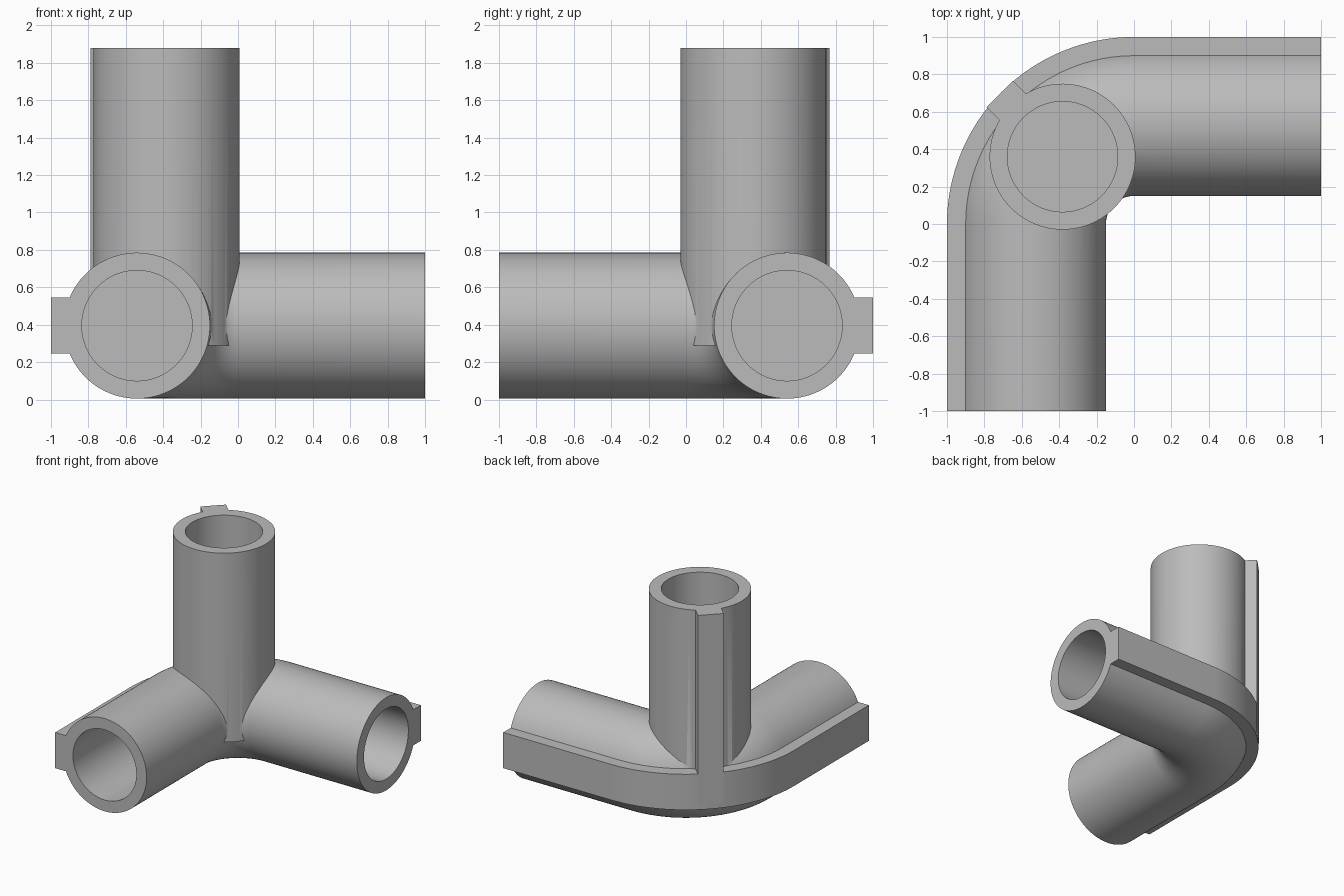
import bpy, bmesh, math
from mathutils import Vector

if "Cube" in bpy.data.objects:
    bpy.data.objects.remove(bpy.data.objects["Cube"], do_unlink=True)

TUBE_R, BORE_R = 0.39, 0.295
BEND_R, AXIS_Z, TOP_Z = 0.54, 0.395, 1.88
POST_X, POST_Y = -0.382, 0.36
UP = Vector((0, 0, 1))

grey = bpy.data.materials.new("plain grey")
grey.use_nodes = True
colour = (0.5, 0.5, 0.5, 1)
grey.diffuse_color = colour
grey.node_tree.nodes["Principled BSDF"].inputs["Base Color"].default_value = colour


def circle(radius, n=96):
    return [(radius * math.cos(2 * math.pi * i / n), radius * math.sin(2 * math.pi * i / n))
            for i in range(n)]


def ribbed_circle(radius, half, reach, n=96):
    """Circle outline with a rectangular rib on its outward side."""
    a = math.asin(half / radius)
    step = (2 * math.pi - 2 * a) / n
    pts = [(radius * math.cos(a + step * i), radius * math.sin(a + step * i)) for i in range(n + 1)]
    return pts + [(reach, -half), (reach, half)]


def sweep(name, profile, frames):
    """Skin a closed profile along frames of (origin, outward, side)."""
    bm = bmesh.new()
    rings = [[bm.verts.new(o + out * u + side * v) for u, v in profile]
             for o, out, side in frames]
    n = len(profile)
    for a, b in zip(rings, rings[1:]):
        for i in range(n):
            j = (i + 1) % n
            bm.faces.new((a[i], a[j], b[j], b[i]))
    bm.faces.new(rings[0])
    bm.faces.new(rings[-1])
    bmesh.ops.recalc_face_normals(bm, faces=bm.faces)
    mesh = bpy.data.meshes.new(name)
    bm.to_mesh(mesh)
    bm.free()
    mesh.materials.append(grey)
    ob = bpy.data.objects.new(name, mesh)
    bpy.context.collection.objects.link(ob)
    return ob


def combine(target, tool, operation):
    mod = target.modifiers.new(operation.lower(), 'BOOLEAN')
    mod.operation, mod.object, mod.solver = operation, tool, 'EXACT'
    bpy.context.view_layer.objects.active = target
    bpy.ops.object.modifier_apply(modifier=mod.name)
    bpy.data.objects.remove(tool, do_unlink=True)


# Bent horizontal pipe with a rib round the outside
left, back = Vector((-1, 0, 0)), Vector((0, 1, 0))
front_end = Vector((-BEND_R, -1, AXIS_Z))
side_end = Vector((1, BEND_R, AXIS_Z))
path = [(front_end, left, UP)]
SEGMENTS = 32
for i in range(SEGMENTS + 1):
    t = math.pi - math.pi / 2 * i / SEGMENTS
    out = Vector((math.cos(t), math.sin(t), 0))
    path.append((out * BEND_R + UP * AXIS_Z, out, UP))
path.append((side_end, back, UP))
connector = sweep("corner_connector", ribbed_circle(TUBE_R, 0.15, 0.46), path)

# Upright pipe with its rib on the outer corner
diag = Vector((-1, 1, 0)).normalized()
cross = Vector((1, 1, 0)).normalized()


def post_frames(low, high):
    return [(Vector((POST_X, POST_Y, z)), diag, cross) for z in (low, high)]


upright = sweep("upright_pipe", ribbed_circle(TUBE_R, 0.1, 0.475), post_frames(0.29, TOP_Z))
combine(connector, upright, 'UNION')

# Blind round sockets in the three open ends
bores = [
    post_frames(TOP_Z - 1, TOP_Z + 0.1),
    [(front_end - back * 0.1, left, UP), (front_end + back, left, UP)],
    [(side_end - left * 0.1, back, UP), (side_end + left, back, UP)],
]
for frames in bores:
    combine(connector, sweep("socket_cutter", circle(BORE_R), frames), 'DIFFERENCE')

# Smooth round walls, sharp rims
bpy.ops.object.select_all(action='DESELECT')
connector.select_set(True)
bpy.context.view_layer.objects.active = connector
bpy.ops.object.shade_smooth_by_angle(angle=math.radians(30))
